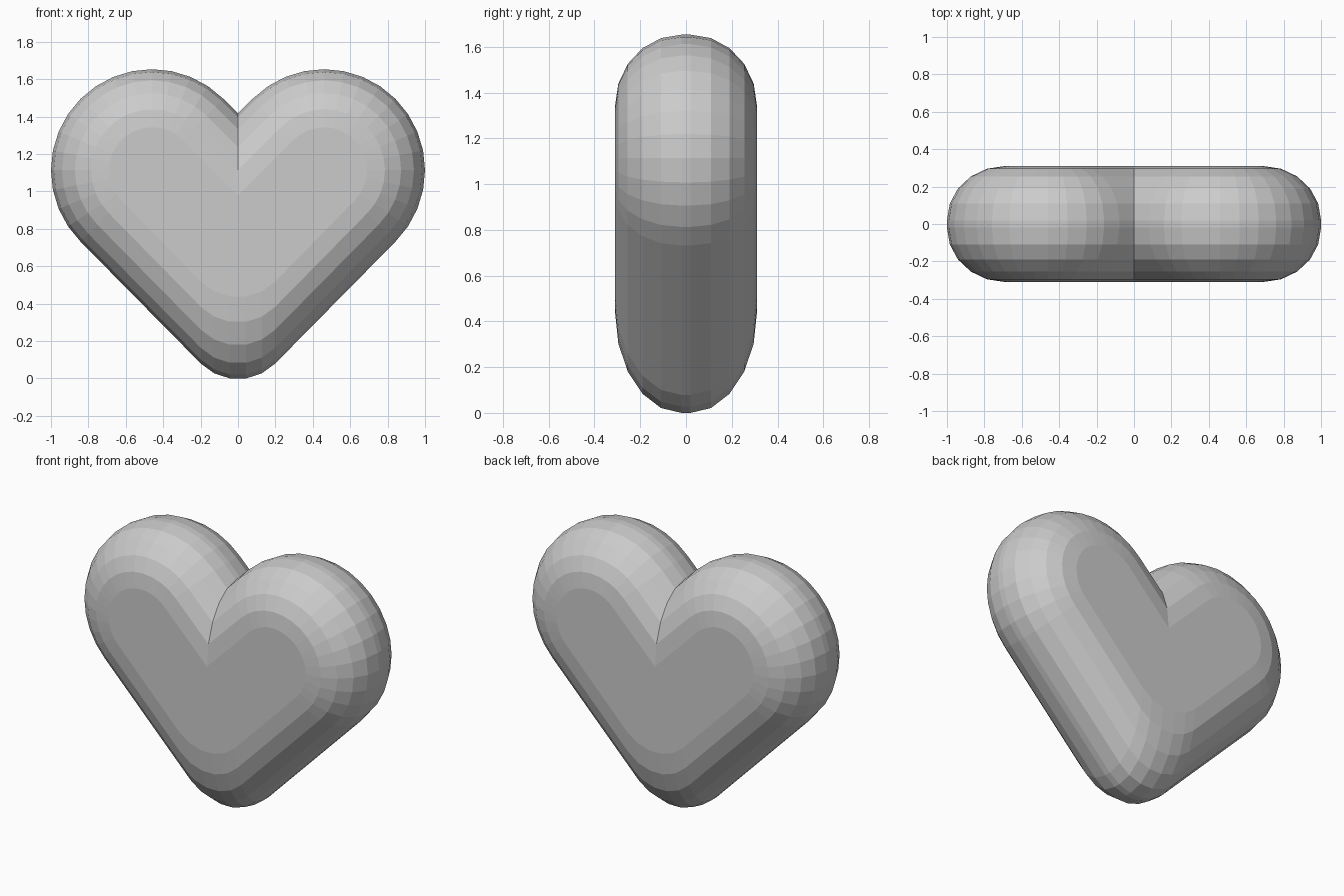
import bpy
import bmesh
from math import sin, cos, pi, radians, sqrt

cube = bpy.data.objects.get("Cube")
if cube:
    bpy.data.objects.remove(cube, do_unlink=True)

LOBE_X, LOBE_Z, LOBE_R = 0.46, 1.113, 0.54
TIP_R = 0.28
ROUND = 0.31       # width of the rounded rim
RIM_FLAT = 0.02    # half width of the narrow band around the rim
STEPS = 5


def half_outline(inset):
    """Right half of the heart, from the cleft over the lobe to the tip."""
    shift = inset * sqrt(2)
    pts = [(0, LOBE_Z - LOBE_X + LOBE_R * sqrt(2) - shift)]
    r = LOBE_R - inset
    for i in range(17):
        a = radians(135) - i * pi / 16
        pts.append((LOBE_X + r * cos(a), LOBE_Z + r * sin(a)))
    for deg in (45, 27, 9):
        a = radians(deg)
        pts.append((TIP_R * sin(a), TIP_R * (cos(radians(9)) - cos(a)) + shift))
    pts.append((0, shift))
    return pts


# Rounded profile, from the front face to the back face
profile = []
for side in (-1, 1):
    half = []
    for i in range(STEPS + 1):
        a = i * pi / 2 / STEPS
        y = RIM_FLAT + (ROUND - RIM_FLAT) * sin(a)
        half.append((ROUND * (1 - cos(a)), side * y))
    profile += half[::-1] if side < 0 else half

# Half of the heart: rim bands and two flat faces
bm = bmesh.new()
rings = [[bm.verts.new((x, y, z)) for x, z in half_outline(d)] for d, y in profile]
for a, b in zip(rings, rings[1:]):
    for i in range(len(a) - 1):
        bm.faces.new((a[i], a[i + 1], b[i + 1], b[i]))
bm.faces.new(rings[0])
bm.faces.new(rings[-1][::-1])
bmesh.ops.recalc_face_normals(bm, faces=bm.faces[:])
# The half is open at the centre, so make sure the front face points forward
bm.faces.ensure_lookup_table()
front = min(bm.faces, key=lambda f: f.calc_center_median().y)
if front.normal.y > 0:
    bmesh.ops.reverse_faces(bm, faces=bm.faces[:])
mesh = bpy.data.meshes.new("heart")
bm.to_mesh(mesh)
bm.free()

heart = bpy.data.objects.new("heart", mesh)
bpy.context.collection.objects.link(heart)
mirror = heart.modifiers.new("mirror", 'MIRROR')
mirror.use_clip = True

# Plain grey
grey = bpy.data.materials.new("light_grey")
grey.use_nodes = True
colour = (0.6, 0.6, 0.6, 1)
grey.diffuse_color = colour
grey.node_tree.nodes["Principled BSDF"].inputs["Base Color"].default_value = colour
mesh.materials.append(grey)
